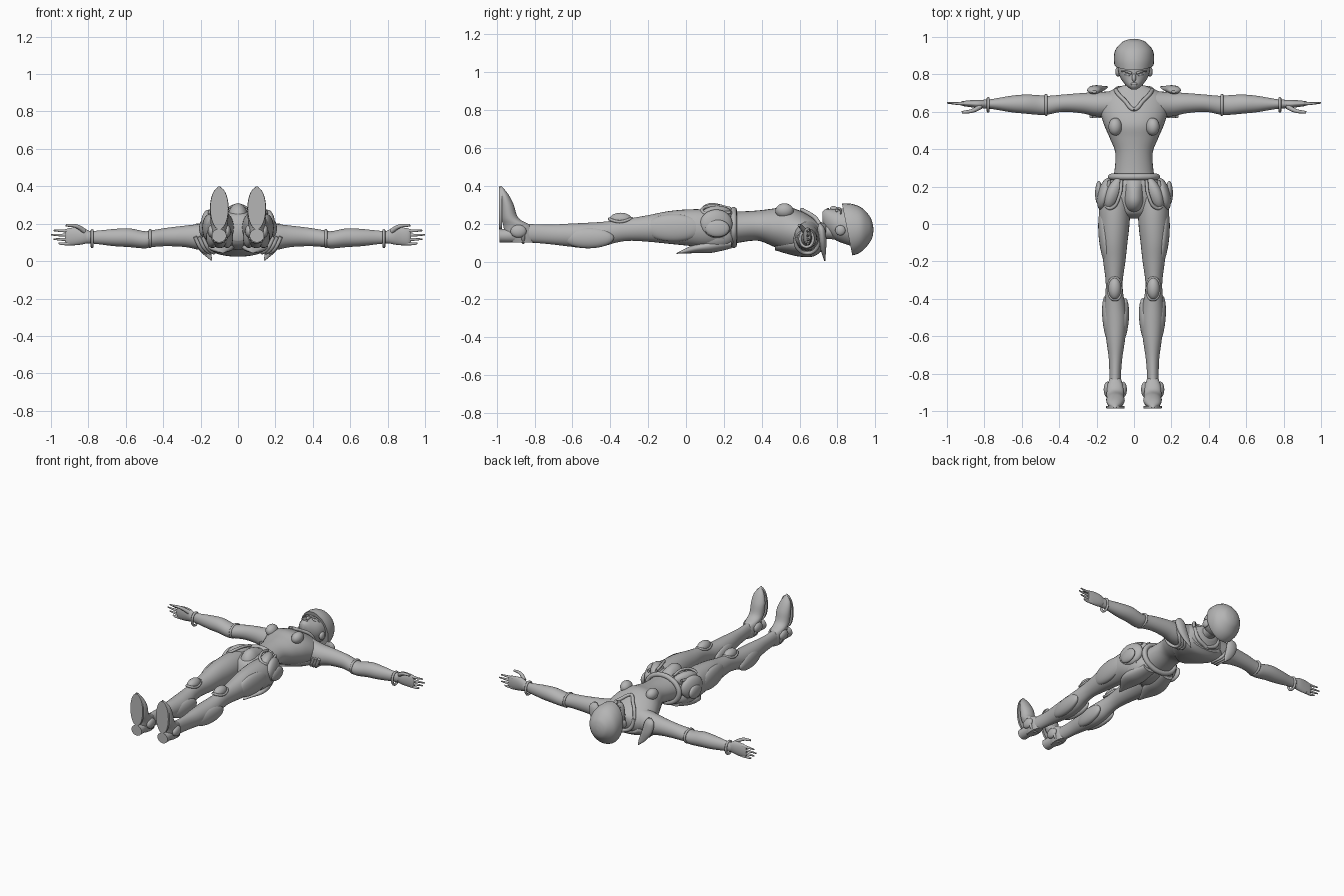
import bpy
import bmesh
from math import cos, sin, pi, radians
from mathutils import Matrix, Vector, Euler

default_cube = bpy.data.objects.get("Cube")
if default_cube:
    bpy.data.objects.remove(default_cube)

# One plain grey for the whole figure
grey = bpy.data.materials.new("plain grey")
grey.use_nodes = True
grey.diffuse_color = (.46, .46, .46, 1)
grey.node_tree.nodes["Principled BSDF"].inputs["Base Color"].default_value = grey.diffuse_color

SIDES = 28
STEPS = 5


def finish(name, mesh_builder, mirrored):
    """Turn a bmesh into a smooth shaded object, optionally mirrored in x."""
    bmesh.ops.recalc_face_normals(mesh_builder, faces=mesh_builder.faces)
    mesh = bpy.data.meshes.new(name)
    mesh_builder.to_mesh(mesh)
    mesh_builder.free()
    part = bpy.data.objects.new(name, mesh)
    bpy.context.collection.objects.link(part)
    mesh.materials.append(grey)
    bpy.ops.object.select_all(action='DESELECT')
    part.select_set(True)
    bpy.context.view_layer.objects.active = part
    bpy.ops.object.shade_smooth_by_angle(angle=radians(45))
    if mirrored:
        part.modifiers.new("Mirror", 'MIRROR')
    return part


def smooth_rows(rows):
    """Catmull-Rom interpolation between the measured cross-sections."""
    result = []
    for i in range(len(rows) - 1):
        before, start = rows[max(i - 1, 0)], rows[i]
        end, after = rows[i + 1], rows[min(i + 2, len(rows) - 1)]
        for step in range(STEPS):
            t = step / STEPS
            result.append([
                b + t * (c - a + t * (2*a - 5*b + 4*c - d + t * (3*b - a - 3*c + d))) / 2
                for a, b, c, d in zip(before, start, end, after)])
    return result + [rows[-1]]


def loft(name, axis, rows, mirrored=False, cut=None):
    """Rows hold: position on the axis, then low and high edges of the other two axes."""
    bm = bmesh.new()
    rings = []
    for place, low_a, high_a, low_b, high_b in smooth_rows(rows):
        ring = []
        for k in range(SIDES):
            angle = 2 * pi * k / SIDES
            point = [(low_a + high_a + (high_a - low_a) * cos(angle)) / 2,
                     (low_b + high_b + (high_b - low_b) * sin(angle)) / 2]
            point.insert("xyz".index(axis), place)
            ring.append(bm.verts.new(point))
        rings.append(ring)
    for first, second in zip(rings, rings[1:]):
        for k in range(SIDES):
            n = (k + 1) % SIDES
            bm.faces.new((first[k], first[n], second[n], second[k]))
    bm.faces.new(rings[0])
    bm.faces.new(rings[-1])
    if cut:
        everything = list(bm.verts) + list(bm.edges) + list(bm.faces)
        sliced = bmesh.ops.bisect_plane(bm, geom=everything, plane_co=cut[0],
                                        plane_no=cut[1], clear_inner=True)
        edges = [e for e in sliced["geom_cut"] if isinstance(e, bmesh.types.BMEdge)]
        bmesh.ops.contextual_create(bm, geom=edges)
    return finish(name, bm, mirrored)


def pad(name, centre, radii, turn=(0, 0, 0), mirrored=True):
    """A rounded ellipsoid pad; turn is in degrees."""
    bm = bmesh.new()
    rotation = Euler([radians(a) for a in turn]).to_matrix().to_4x4()
    matrix = Matrix.Translation(centre) @ rotation @ Matrix.Diagonal(Vector((*radii, 1)))
    bmesh.ops.create_uvsphere(bm, u_segments=SIDES, v_segments=16, radius=1, matrix=matrix)
    return finish(name, bm, mirrored)


def tube(name, points, radius, tip=1, mirrored=True, closed=False):
    """A rounded tube through the points, tapering to the tip factor."""
    curve = bpy.data.curves.new(name, 'CURVE')
    curve.dimensions = '3D'
    curve.bevel_depth = radius
    curve.bevel_resolution = 3
    curve.resolution_u = 6
    curve.use_fill_caps = True
    spline = curve.splines.new('BEZIER')
    spline.bezier_points.add(len(points) - 1)
    for i, (knot, point) in enumerate(zip(spline.bezier_points, points)):
        knot.co = point
        knot.handle_left_type = knot.handle_right_type = 'AUTO'
        knot.radius = 1 + (tip - 1) * i / (len(points) - 1)
    spline.use_cyclic_u = closed
    curve.materials.append(grey)
    part = bpy.data.objects.new(name, curve)
    bpy.context.collection.objects.link(part)
    if mirrored:
        part.modifiers.new("Mirror", 'MIRROR')
    return part


def centred(rows):
    """Expand (place, half width, low, high) to rows symmetric in x."""
    return [(place, -half, half, low, high) for place, half, low, high in rows]


# Trunk and neck
loft("torso", "y", centred([
    (.2, .12, .08, .27), (.28, .105, .1, .265), (.38, .1, .11, .27), (.46, .13, .08, .28),
    (.53, .16, .05, .29), (.6, .18, .03, .27), (.67, .175, .035, .235),
    (.71, .13, .06, .21), (.74, .06, .11, .2)]))
loft("neck", "y", centred([(.69, .065, .1, .2), (.74, .048, .12, .2), (.82, .05, .11, .22)]))
loft("pelvis", "y", centred([
    (.26, .11, .09, .265), (.2, .15, .07, .275), (.13, .16, .06, .27), (.06, .11, .08, .25),
    (.03, .05, .11, .2)]))

# Head, face and helmet
loft("face", "y", centred([
    (.72, .016, .215, .262), (.74, .042, .16, .278), (.78, .072, .12, .277),
    (.82, .085, .1, .28), (.88, .09, .08, .28)]))
loft("helmet", "y", centred([
    (.79, .088, .07, .302), (.83, .1, .045, .307), (.88, .108, .033, .304),
    (.93, .1, .055, .283), (.97, .066, .1, .24), (.985, .036, .13, .205),
    (.99, .006, .16, .175)]), cut=((0, .825, .3), (0, 1, .2)))
pad("ear_cup", (.085, .815, .165), (.015, .027, .027))
pad("nose", (0, .782, .278), (.011, .022, .015), (-12, 0, 0), mirrored=False)
pad("lips", (0, .749, .277), (.02, .007, .007), mirrored=False)
tube("brow", [(.012, .805, .283), (.04, .815, .276), (.066, .817, .252)], .007, .5)
pad("eye", (.035, .797, .27), (.016, .007, .006), (0, 25, 0))

# Chest details
pad("chest_pod", (.1, .52, .268), (.036, .048, .04), (0, 15, 0))
tube("collar", [(.098, .715, .17), (.08, .69, .222), (.045, .655, .25), (.014, .618, .27),
                (0, .612, .274)], .011)
tube("collar_back", [(.098, .715, .17), (.075, .725, .1), (0, .72, .06)], .013)

# Stacked plates over the upper back and shoulders
loft("back_plate", "y", centred([
    (.47, .05, .06, .12), (.53, .12, .042, .15), (.6, .165, .026, .16),
    (.67, .17, .026, .15), (.71, .12, .05, .13)]))
for i in range(3):
    reach = .19 + .02 * i
    tube("shoulder_band", [(reach, .575, .13), (reach - .03, .59, .07), (reach - .06, .64, .045),
                           (reach - .03, .69, .07), (reach, .7, .13)], .01)
loft("shoulder_fin", "z", [
    (.003, .138, .144, .73, .736), (.05, .145, .2, .715, .739), (.11, .165, .24, .7, .742),
    (.17, .18, .25, .695, .735), (.2, .2, .225, .7, .715)], mirrored=True)

# Arms
loft("arm", "x", [
    (.1, .57, .71, .06, .22), (.2, .575, .705, .06, .2), (.28, .592, .7, .075, .19),
    (.38, .6, .692, .08, .178), (.46, .585, .685, .075, .165), (.5, .583, .688, .068, .16),
    (.58, .59, .692, .075, .175), (.66, .598, .685, .08, .172), (.76, .615, .668, .092, .162),
    (.81, .617, .664, .095, .16)], mirrored=True)
for x in (.47, .78):
    tube("arm_cuff", [(x, .637 + .043 * (.8 if x > .5 else 1.2) * cos(a), .12 + .043 * sin(a))
                      for a in (0, pi / 2, pi, -pi / 2)], .008, closed=True)

# Hands
loft("palm", "x", [
    (.79, .622, .66, .1, .158), (.83, .618, .664, .09, .178), (.87, .624, .662, .085, .18),
    (.91, .63, .658, .085, .175), (.925, .638, .655, .095, .165)], mirrored=True)
for i, length in enumerate((.96, .985, 1, .985)):
    height = .095 + .023 * i
    tube("finger", [(.89, .645, height), (.94, .644, height - .002), (length, .648, height)],
         .011, .4)
tube("thumb", [(.82, .628, .16), (.865, .605, .187), (.92, .597, .192)], .014, .5)

# Belt, front cup and hip armour
tube("belt", [(.123 * cos(2 * pi * k / 12), .252, .18 + .092 * sin(2 * pi * k / 12))
              for k in range(12)], .017, mirrored=False, closed=True)
loft("front_cup", "y", centred([
    (.05, .012, .15, .2), (.075, .04, .14, .275), (.12, .055, .13, .308),
    (.18, .056, .13, .303), (.235, .062, .15, .28)]))
pad("front_hip_plate", (.105, .162, .24), (.042, .092, .058), (0, 25, 22))
pad("side_hip_plate", (.157, .16, .2), (.036, .088, .075), (0, 0, 14))
pad("hip_disc", (.188, .165, .175), (.02, .065, .046))
tube("hip_plate_rim", [(.066, .235, .28), (.078, .15, .295), (.12, .085, .275),
                       (.15, .1, .255), (.13, .235, .26)], .009)

# Rear armour ending in pointed tails
pad("seat", (.08, .13, .13), (.082, .13, .08))
loft("rear_tail", "y", [
    (.24, .02, .12, .07, .12), (.14, .015, .155, .047, .12), (.06, .025, .155, .045, .1),
    (0, .055, .115, .043, .07), (-.05, .075, .083, .041, .046)], mirrored=True)

# Legs
loft("leg", "y", [
    (.2, .02, .16, .08, .26), (.1, .02, .185, .075, .275), (0, .024, .185, .085, .275),
    (-.1, .035, .178, .095, .265), (-.2, .046, .165, .105, .245), (-.3, .06, .152, .11, .228),
    (-.37, .058, .152, .1, .218), (-.44, .045, .158, .08, .21), (-.52, .038, .158, .07, .205),
    (-.62, .048, .148, .08, .2), (-.72, .063, .135, .092, .195), (-.82, .07, .132, .1, .198),
    (-.9, .065, .137, .1, .205)], mirrored=True)
pad("thigh_panel", (.155, -.065, .178), (.034, .155, .072), (0, 0, -5))
pad("calf_panel_outer", (.136, -.515, .125), (.032, .135, .055), (0, 0, -6))
pad("calf_panel_inner", (.058, -.515, .125), (.03, .12, .055), (0, 0, 5))
pad("knee_pad", (.103, -.345, .222), (.034, .06, .036))
tube("knee_rim", [(.07, -.35, .21), (.1, -.405, .225), (.137, -.35, .21), (.103, -.288, .228)],
     .008, closed=True)

# High-heeled boots standing on the toes
loft("boot", "z", [
    (.1, .07, .13, -.93, -.8), (.14, .06, .14, -.955, -.8), (.19, .056, .145, -.965, -.82),
    (.23, .052, .148, -.975, -.885), (.3, .05, .148, -.981, -.91), (.35, .065, .14, -.984, -.935),
    (.385, .085, .118, -.985, -.962), (.4, .096, .106, -.985, -.978)], mirrored=True)
loft("heel", "y", [
    (-.985, .062, .14, .1, .172), (-.95, .064, .138, .1, .172), (-.87, .068, .135, .1, .185)],
     mirrored=True)
loft("sole", "y", [
    (-.987, .052, .148, .17, .395), (-.972, .05, .15, .17, .395)], mirrored=True)
for side in (-1, 1):
    pad("ankle_disc", (.1 + side * .042, -.885, .16), (.02, .042, .034))
tube("ankle_band", [(.1 + .043 * cos(a), -.86, .152 + .05 * sin(a))
                    for a in (0, pi / 2, pi, -pi / 2)], .009, closed=True)
